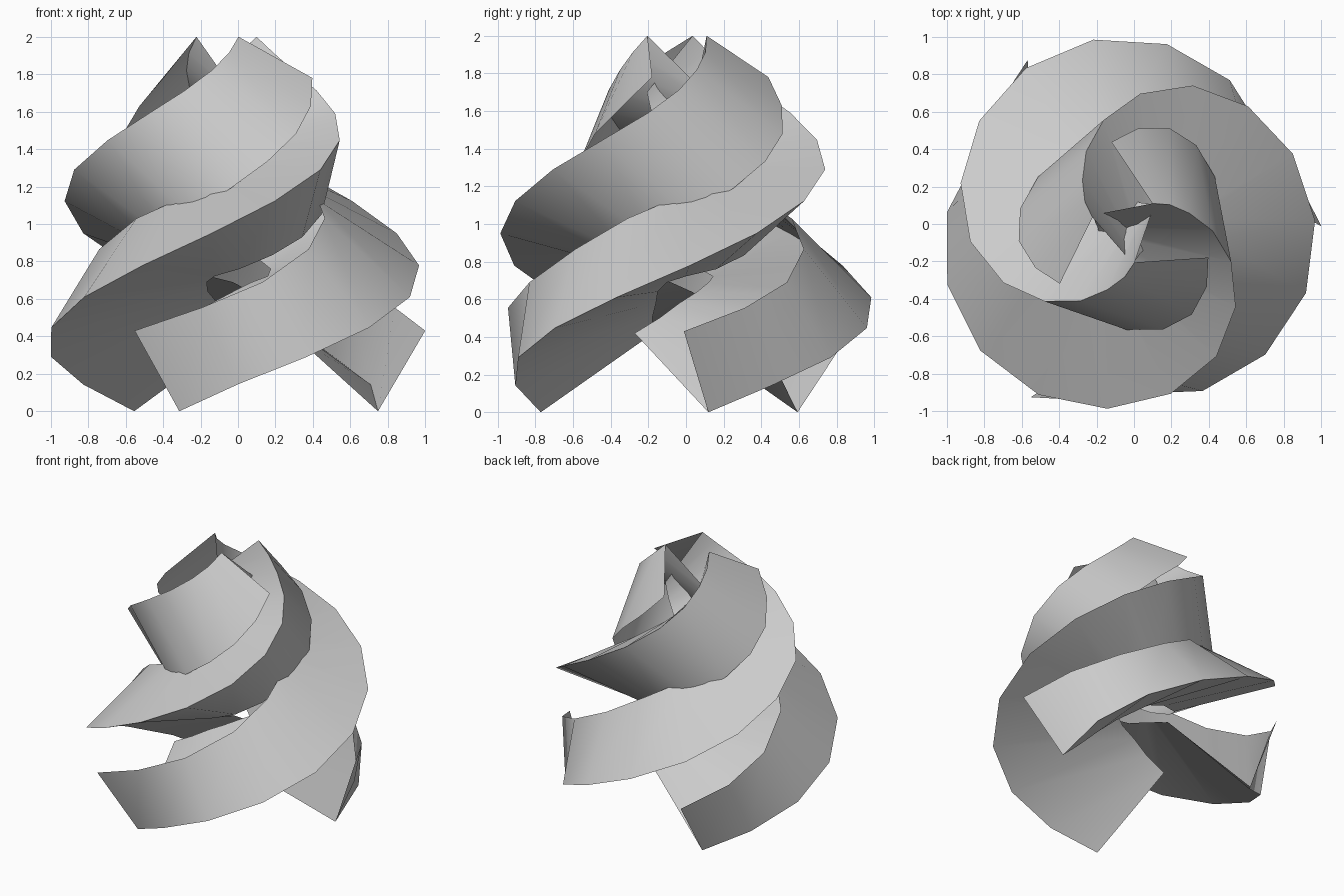
import bpy, bmesh
from math import sin, cos, radians

if "Cube" in bpy.data.objects:
    bpy.data.objects.remove(bpy.data.objects["Cube"])

CENTRE = (-0.04, -0.02)
STEPS = 2   # mesh rings per key section

# Three long edges of one twisted V-shaped strand: (radius, angle, height)
FOLD_EDGE = [(.80, 10, 0), (.962, 55, .29), (1.02, 100, .61), (.972, 144, .95),
             (.838, 185, 1.29), (.588, 222, 1.59), (.345, 253, 1.82), (.19, 283, 2.0)]
TOP_EDGE = [(1.04, .5, .43), (.83, 42, .69), (.58, 90, 1.03), (.37, 128, 1.20),
            (.20, 115, 1.33), (.15, 70, 1.45), (.17, 50, 1.58), (.19, 39, 1.70)]
INNER_EDGE = [(.41, -38, .42), (.17, -5, .58), (.14, 85, .69), (.28, 160, .76),
              (.42, 216, .93), (.545, 270, 1.19), (.58, 307, 1.48), (.465, 340, 1.78)]


def smooth_path(keys):
    """Catmull-Rom through the keys, in cylindrical coordinates."""
    ext = lambda a, b: tuple(2 * p - q for p, q in zip(a, b))
    k = [ext(keys[0], keys[1])] + keys + [ext(keys[-1], keys[-2])]
    pts = []
    for i in range(1, len(k) - 2):
        for s in range(STEPS):
            t = s / STEPS
            pts.append(tuple(
                .5 * (2 * b + (c - a) * t + (2 * a - 5 * b + 4 * c - d) * t * t
                      + (3 * b - a - 3 * c + d) * t ** 3)
                for a, b, c, d in zip(k[i - 1], k[i], k[i + 1], k[i + 2])))
    return pts + [keys[-1]]


def make_strand(name, turn):
    bm = bmesh.new()
    edges = [[bm.verts.new((CENTRE[0] + r * cos(radians(a + turn)),
                            CENTRE[1] + r * sin(radians(a + turn)), z))
              for r, a, z in smooth_path(keys)]
             for keys in (TOP_EDGE, FOLD_EDGE, INNER_EDGE)]
    # Two bands meeting at the fold, open at the ends and inside
    for a, b in zip(edges, edges[1:]):
        for i in range(len(a) - 1):
            bm.faces.new((b[i], b[i + 1], a[i + 1], a[i]))
    me = bpy.data.meshes.new(name)
    bm.to_mesh(me)
    bm.free()
    ob = bpy.data.objects.new(name, me)
    bpy.context.collection.objects.link(ob)
    bpy.ops.object.select_all(action='DESELECT')
    ob.select_set(True)
    bpy.context.view_layer.objects.active = ob
    bpy.ops.object.shade_smooth_by_angle(angle=radians(35))


# Three identical strands swirl round the same axis
for n in range(3):
    make_strand(f"swirl_strand_{n + 1}", 120 * n)
